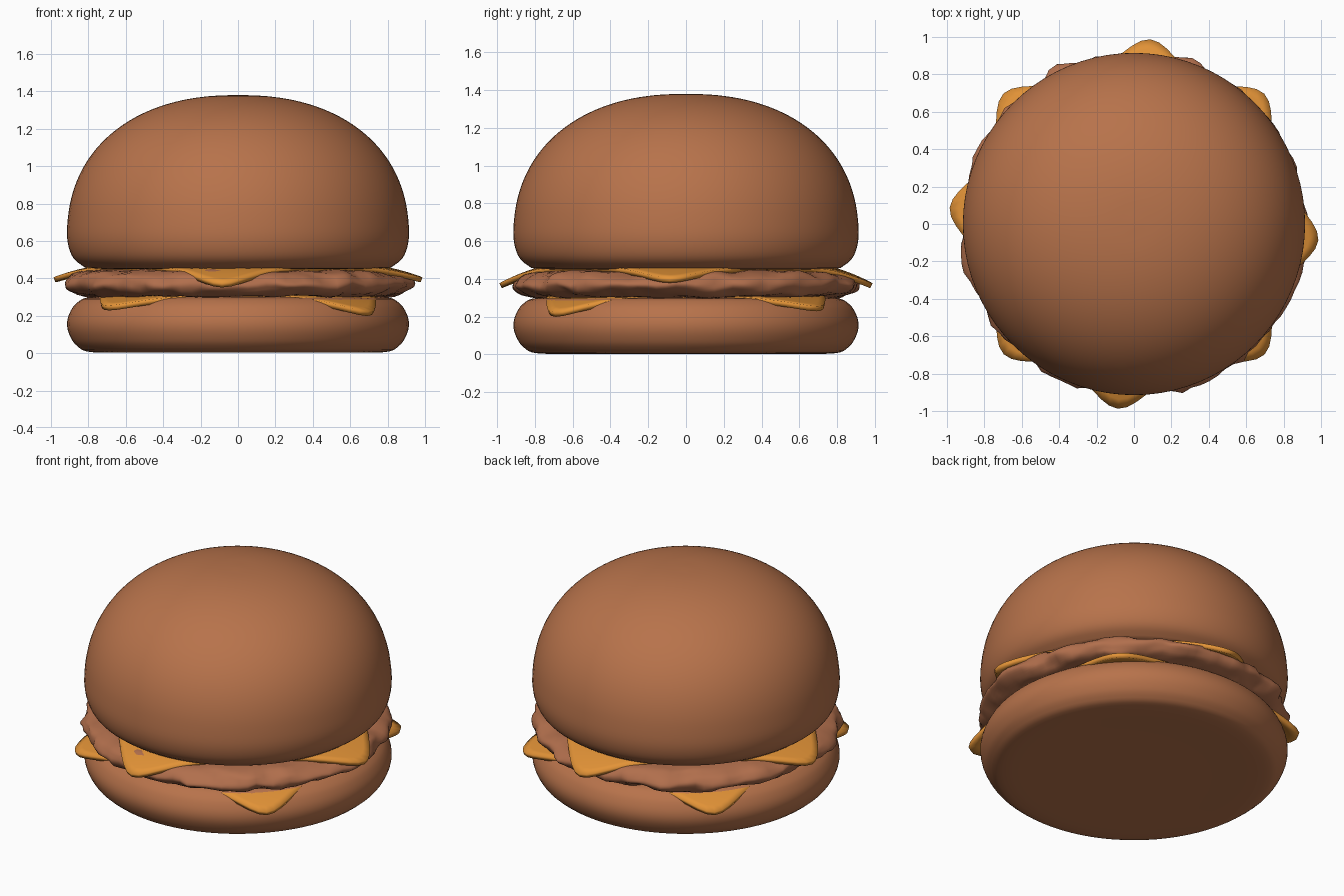
import bpy, bmesh, math
from mathutils import Vector, noise

if "Cube" in bpy.data.objects:
    bpy.data.objects.remove(bpy.data.objects["Cube"])


def material(name, rgb):
    m = bpy.data.materials.new(name)
    m.diffuse_color = (*rgb, 1)
    m.use_nodes = True
    m.node_tree.nodes["Principled BSDF"].inputs["Base Color"].default_value = m.diffuse_color
    return m


BUN = material("bun brown", (0.475, 0.17, 0.07))
MEAT = material("patty brown", (0.44, 0.158, 0.073))
CHEESE = material("cheese orange", (0.76, 0.29, 0.038))


def finish(name, bm, mat):
    bmesh.ops.recalc_face_normals(bm, faces=bm.faces[:])
    mesh = bpy.data.meshes.new(name)
    bm.to_mesh(mesh)
    bm.free()
    for p in mesh.polygons:
        p.use_smooth = True
    mesh.materials.append(mat)
    ob = bpy.data.objects.new(name, mesh)
    bpy.context.collection.objects.link(ob)
    return ob


def smooth_curve(pts, n):
    """Catmull-Rom curve through the profile points."""
    p = [pts[0]] + pts + [pts[-1]]
    out = []
    for i in range(1, len(p) - 2):
        a, b, c, d = (Vector(q) for q in p[i - 1:i + 3])
        for k in range(n):
            t = k / n
            out.append(0.5 * (2 * b + (c - a) * t + (2 * a - 5 * b + 4 * c - d) * t * t
                              + (3 * b - a - 3 * c + d) * t ** 3))
    return out + [Vector(pts[-1])]


def skin(bm, rings):
    for a, b in zip(rings, rings[1:]):
        n = len(a)
        for i in range(n):
            bm.faces.new((a[i], a[(i + 1) % n], b[(i + 1) % n], b[i]))


def lathe(name, profile, mat, seg=80, sub=4, bump=None):
    """Revolve a profile and close both ends."""
    bm = bmesh.new()
    rings = []
    for r, z in smooth_curve(profile, sub):
        ring = []
        for i in range(seg):
            a = 2 * math.pi * i / seg
            co = Vector((r * math.cos(a), r * math.sin(a), z))
            ring.append(bm.verts.new(bump(co) if bump else co))
        rings.append(ring)
    skin(bm, rings)
    bmesh.ops.contextual_create(bm, geom=rings[0])
    bmesh.ops.contextual_create(bm, geom=rings[-1])
    return finish(name, bm, mat)


# Buns: the top one is a full dome over a rounded lower lip
lathe("bottom_bun", [(0.1, 0.005), (0.5, 0.005), (0.78, 0.005), (0.86, 0.038), (0.90, 0.095),
                     (0.914, 0.155), (0.90, 0.215), (0.86, 0.27), (0.78, 0.30),
                     (0.5, 0.302), (0.1, 0.302)], BUN)
dome = []
for k in range(1, 12):
    t = math.pi / 2 * k / 12
    dome.append((0.914 * math.cos(t) ** (2 / 2.25), 0.62 + 0.76 * math.sin(t) ** (2 / 2.25)))
lathe("top_bun", [(0.1, 0.45), (0.5, 0.45), (0.77, 0.45), (0.84, 0.473), (0.89, 0.525),
                  (0.914, 0.62)] + dome + [(0.02, 1.38)], BUN)


# Rough meat patty
def rough(co):
    w = min(1, max(0, (math.hypot(co.x, co.y) - 0.6) / 0.25))
    n = noise.noise(co * 6) + 0.7 * noise.noise(co * 15 + Vector((3, 7, 1)))
    m = noise.noise(co * 8 + Vector((9, 2, 5)))
    s = 1 + 0.035 * w * n
    return Vector((co.x * s, co.y * s, co.z + 0.018 * w * m))


lathe("patty", [(0.1, 0.302), (0.5, 0.302), (0.76, 0.302), (0.86, 0.314), (0.908, 0.345),
                (0.915, 0.38), (0.875, 0.42), (0.78, 0.442), (0.5, 0.446), (0.1, 0.446)],
      MEAT, seg=112, bump=rough)


# Cheese slices: rounded squares whose corners droop
def cheese(name, half, power, turn, z, start, drop):
    bm = bmesh.new()
    rings, seg, steps = [], 128, 20
    for k in range(1, steps + 1):
        ring = []
        for i in range(seg):
            a = 2 * math.pi * i / seg
            c, s = abs(math.cos(a)), abs(math.sin(a))
            r = half * k / steps / (c ** power + s ** power) ** (1 / power)
            w = a + turn
            t = max(0, (r - start) / (0.98 - start))
            ring.append(bm.verts.new((r * math.cos(w), r * math.sin(w),
                                      z - drop(w) * t ** 1.5)))
        rings.append(ring)
    skin(bm, rings)
    bmesh.ops.contextual_create(bm, geom=rings[0])
    ob = finish(name, bm, CHEESE)
    mod = ob.modifiers.new("thickness", "SOLIDIFY")
    mod.thickness = 0.028
    mod.offset = 0
    bpy.context.view_layer.objects.active = ob
    ob.select_set(True)
    bpy.ops.object.shade_smooth_by_angle(angle=math.radians(40))
    ob.select_set(False)


cheese("lower_cheese", 0.735, 12, 0, 0.303, 0.70, lambda w: 0.076 - 0.015 * math.sin(2 * w))
cheese("upper_cheese", 0.738, 12, math.radians(40), 0.456, 0.72,
       lambda w: 0.076 - 0.014 * math.cos(2 * w))
